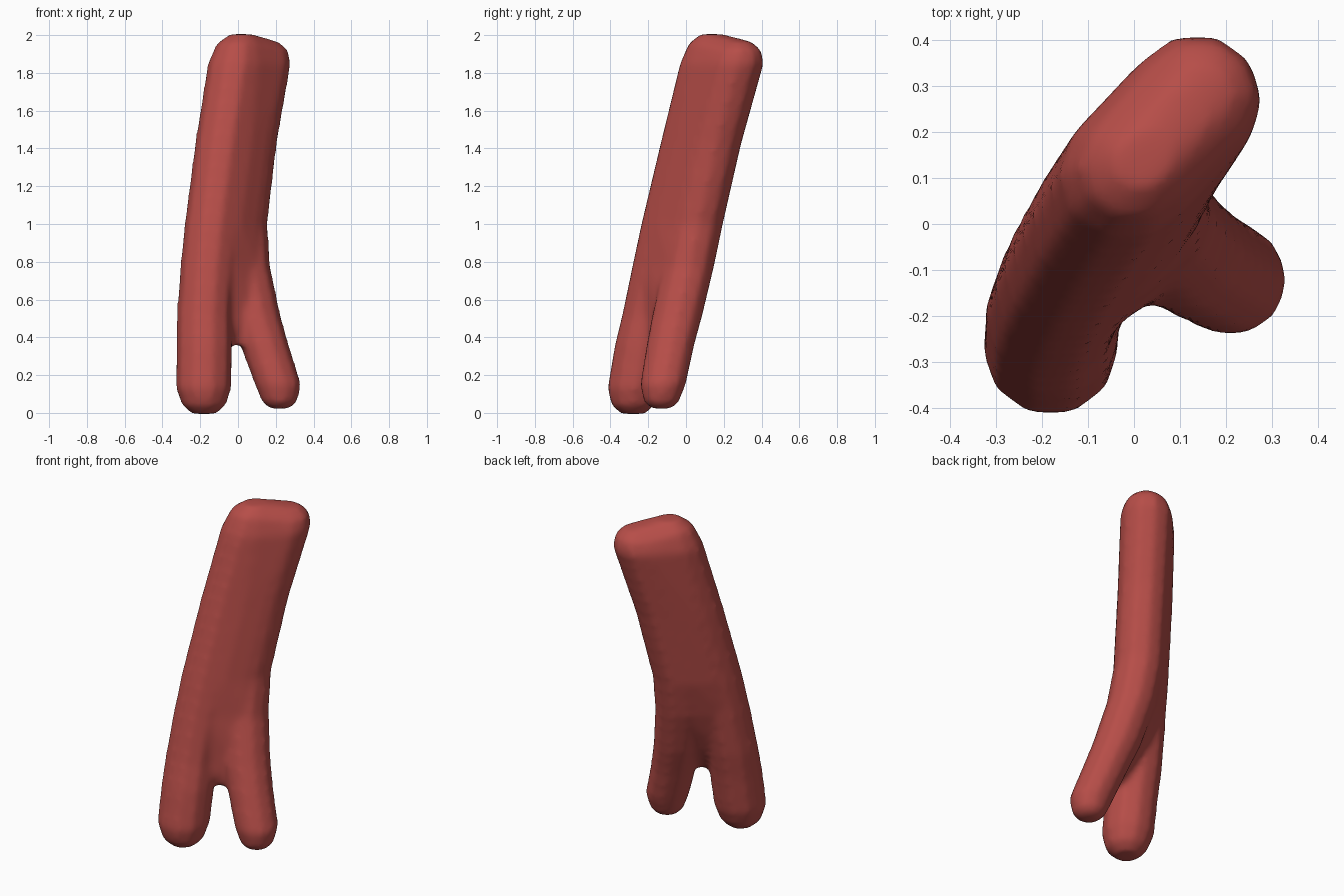
import bpy, bmesh
from math import cos, sin, tau

cube = bpy.data.objects.get("Cube")
if cube:
    bpy.data.objects.remove(cube)

red = bpy.data.materials.new("brick red")
red.use_nodes = True
colour = (0.47, 0.075, 0.065, 1)
red.diffuse_color = colour
red.node_tree.nodes["Principled BSDF"].inputs["Base Color"].default_value = colour

SIDES = 10


def add_ring(bm, x, y, z, r):
    return [bm.verts.new((x + r * cos(tau * i / SIDES),
                          y + r * sin(tau * i / SIDES), z))
            for i in range(SIDES)]


def add_strand(bm, path):
    """Closed tube through level rings given as (x, y, z, radius)."""
    rings = [add_ring(bm, *point) for point in path]
    for low, high in zip(rings, rings[1:]):
        for i in range(SIDES):
            j = (i + 1) % SIDES
            bm.faces.new((low[i], low[j], high[j], high[i]))
    bm.faces.new(rings[0][::-1])
    bm.faces.new(rings[-1])


def web_rings(bm, a, b, scale, pull):
    """Scaled rings of both strands, drawn towards each other."""
    verts = []
    for p, q in ((a, b), (b, a)):
        x, y = (p[k] + (q[k] - p[k]) * pull for k in (0, 1))
        verts += add_ring(bm, x, y, p[2], p[3] * scale)
    return verts


def add_web(bm, low, high):
    """Convex block that fills the hollow between two levels."""
    verts = web_rings(bm, *low) + web_rings(bm, *high)
    hull = bmesh.ops.convex_hull(bm, input=verts)
    spare = {v for v in hull["geom_interior"] + hull["geom_unused"]
             if isinstance(v, bmesh.types.BMVert)}
    bmesh.ops.delete(bm, geom=list(spare), context='VERTS')


# Long strand that ends in the thicker foot
long_strand = [
    (-.18, -.28, -.005, .065), (-.18, -.28, .04, .118), (-.182, -.272, .13, .149),
    (-.178, -.232, .36, .15), (-.178, -.195, .52, .148), (-.16, -.142, .78, .147),
    (-.138, -.095, 1.0, .147), (-.083, .005, 1.42, .147), (-.015, .11, 1.85, .147),
    (.0, .125, 1.955, .115), (.015, .135, 2.005, .06)]

# Strand that bends away into the thinner foot
bent_strand = [
    (.22, -.13, .022, .055), (.22, -.13, .06, .096), (.212, -.122, .15, .125),
    (.14, -.082, .36, .131), (.088, -.045, .52, .138), (.032, .015, .78, .14),
    (.017, .06, 1.0, .141), (.065, .155, 1.42, .142), (.135, .27, 1.85, .147),
    (.145, .28, 1.92, .122), (.145, .28, 1.965, .07)]

# Size and inward pull of the web, from the crotch up to the top
web_sizes = [(.15, 0), (.6, .05), (.95, .15), (1.04, .2), (1.04, .2),
             (1, .08), (1, .05), (1, 0)]

bm = bmesh.new()
for path in (long_strand, bent_strand):
    add_strand(bm, path)
levels = [(a, b, *size) for a, b, size in
          zip(long_strand[3:], bent_strand[3:], web_sizes)]
for low, high in zip(levels, levels[1:]):
    add_web(bm, low, high)
bmesh.ops.recalc_face_normals(bm, faces=bm.faces)
mesh = bpy.data.meshes.new("forked_branch")
bm.to_mesh(mesh)
bm.free()
mesh.materials.append(red)
branch = bpy.data.objects.new("forked_branch", mesh)
bpy.context.collection.objects.link(branch)

# Fuse the strands into one skin and soften the joins
remesh = branch.modifiers.new("fuse", 'REMESH')
remesh.mode = 'VOXEL'
remesh.voxel_size = 0.02
remesh.use_smooth_shade = True
soften = branch.modifiers.new("soften", 'SMOOTH')
soften.factor = 0.5
soften.iterations = 6
